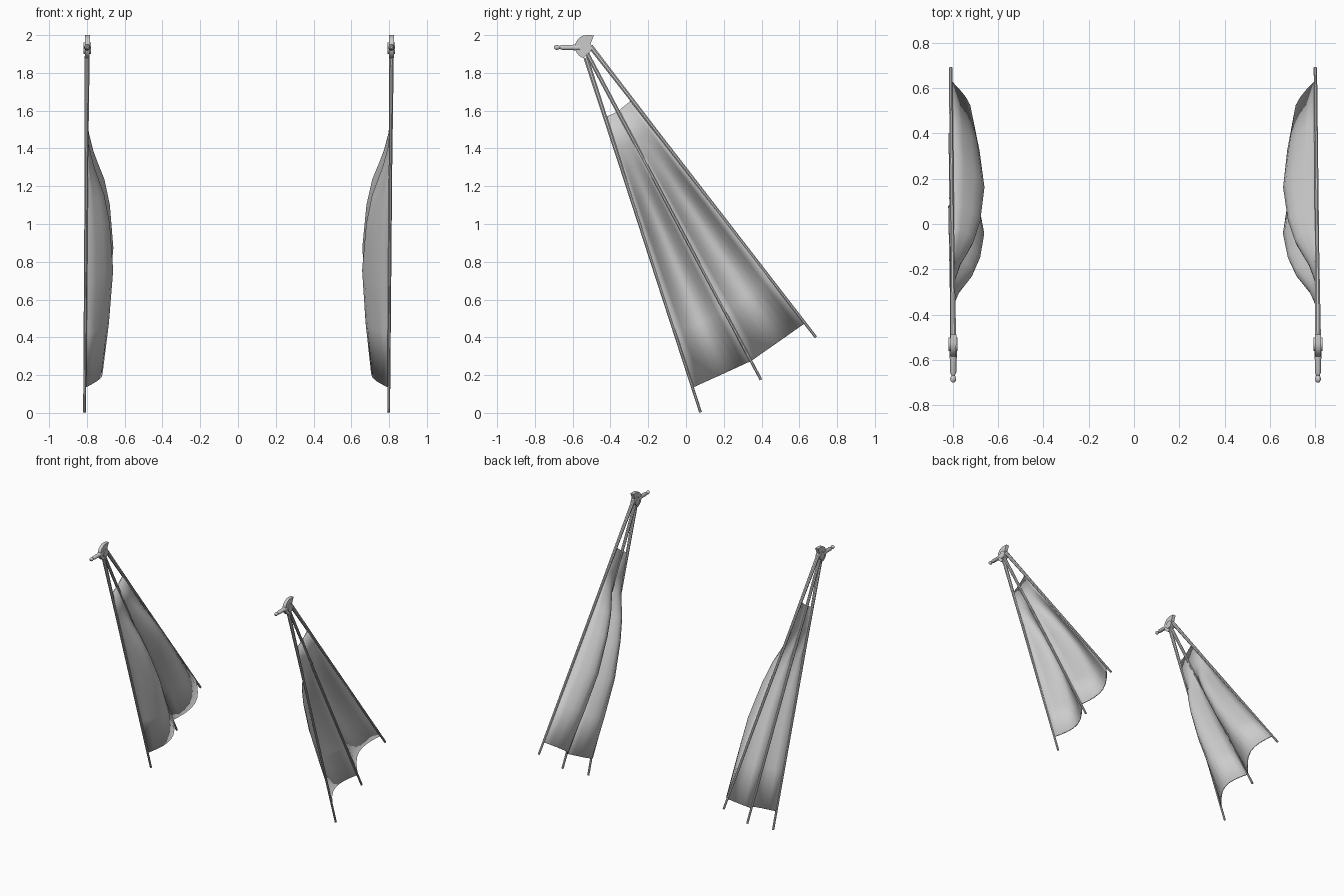
import bpy, bmesh, math
from mathutils import Vector

if "Cube" in bpy.data.objects:
    bpy.data.objects.remove(bpy.data.objects["Cube"])

BASE = 0.805   # distance of each wing plane from the centre


def plane_x(side, z):
    # both wing planes lean slightly the same way
    return side * BASE + 0.0075 * (z - 1)


def pt(side, y, z, dx=0.0):
    return Vector((plane_x(side, z) - side * dx, y, z))


def finish(bm, name, angle=35):
    bmesh.ops.recalc_face_normals(bm, faces=bm.faces)
    me = bpy.data.meshes.new(name)
    bm.to_mesh(me)
    bm.free()
    ob = bpy.data.objects.new(name, me)
    bpy.context.collection.objects.link(ob)
    bpy.ops.object.select_all(action='DESELECT')
    ob.select_set(True)
    bpy.context.view_layer.objects.active = ob
    bpy.ops.object.shade_smooth_by_angle(angle=math.radians(angle))
    return ob


def tube(name, stations, sides=8):
    # stations: list of (point, radius) along a straight line
    bm = bmesh.new()
    axis = (stations[-1][0] - stations[0][0]).normalized()
    u = axis.cross(Vector((1, 0, 0))).normalized()
    v = axis.cross(u)
    rings = []
    for p, r in stations:
        rings.append([bm.verts.new(p + r * (math.cos(a) * u + math.sin(a) * v))
                      for a in (2 * math.pi * (i + 0.5) / sides for i in range(sides))])
    for a, b in zip(rings, rings[1:]):
        for i in range(sides):
            j = (i + 1) % sides
            bm.faces.new((a[i], a[j], b[j], b[i]))
    bm.faces.new(rings[0])
    bm.faces.new(rings[-1])
    return finish(bm, name)


def plate(name, side, profile, half):
    # flat plate: y-z outline given thickness across x
    bm = bmesh.new()
    a = [bm.verts.new(pt(side, y, z, half)) for y, z in profile]
    b = [bm.verts.new(pt(side, y, z, -half)) for y, z in profile]
    n = len(profile)
    bm.faces.new(a)
    bm.faces.new(b)
    for i in range(n):
        j = (i + 1) % n
        bm.faces.new((a[i], a[j], b[j], b[i]))
    return finish(bm, name)


# depth of the billow along a panel: (fraction from top, depth)
BILLOW = [(0, 0), (0.12, 0.008), (0.2, 0.036), (0.31, 0.092), (0.42, 0.122),
          (0.6, 0.142), (0.8, 0.122), (1, 0.09)]


def membrane(name, side, top_a, top_b, low_a, low_b, segs=8):
    bm = bmesh.new()
    rows = []
    for t, depth in BILLOW:
        a = Vector(top_a).lerp(Vector(low_a), t)
        b = Vector(top_b).lerp(Vector(low_b), t)
        row = []
        for i in range(segs + 1):
            s = i / segs
            p = a.lerp(b, s)
            row.append(bm.verts.new(pt(side, p.x, p.y, depth * math.sin(math.pi * s))))
        rows.append(row)
    for r, q in zip(rows, rows[1:]):
        for i in range(segs):
            bm.faces.new((r[i], r[i + 1], q[i + 1], q[i]))
    ob = finish(bm, name, 60)
    mod = ob.modifiers.new("thickness", 'SOLIDIFY')
    mod.thickness = 0.008
    mod.offset = 0
    return ob


# rods: top point, tip, top radius
RODS = {"front": ((-0.53, 1.88), (0.077, 0.003), 0.014),
        "middle": ((-0.525, 1.905), (0.397, 0.175), 0.012),
        "back": ((-0.505, 1.94), (0.688, 0.40), 0.014)}
# cloth attachment points on each rod: upper, lower
CLOTH = {"front": ((-0.425, 1.565), (0.038, 0.135)),
         "middle": ((-0.36, 1.597), (0.345, 0.275)),
         "back": ((-0.295, 1.65), (0.63, 0.475))}

for side, label in ((-1, "left"), (1, "right")):
    # fanned ribs
    for key, (a, b, r) in RODS.items():
        A, B = pt(side, *a), pt(side, *b)
        tube(f"{label}_{key}_rib", [(A, r), (A.lerp(B, 0.3), 0.010), (B, 0.008)])

    # billowing cloth panels between neighbouring ribs
    for p, q in (("front", "middle"), ("middle", "back")):
        membrane(f"{label}_{p}_cloth", side, CLOTH[p][0], CLOTH[q][0],
                 CLOTH[p][1], CLOTH[q][1])

    # half-disc hub with a notched inner side
    arc = [(-0.525 + 0.062 * math.cos(math.radians(a)), 1.938 + 0.062 * math.sin(math.radians(a)))
           for a in range(90, 256, 15)]
    hub = [(-0.487, 1.999)] + arc + [(-0.522, 1.90), (-0.495, 1.93), (-0.505, 1.955)]
    plate(f"{label}_hub", side, hub, 0.013)

    # pivot pin through the hub
    c = pt(side, -0.53, 1.93)
    off = Vector((0.019, 0, 0))
    bm = bmesh.new()
    ret = bmesh.ops.create_cone(bm, cap_ends=True, segments=16, radius1=0.03,
                                radius2=0.03, depth=0.04)
    for v in ret["verts"]:
        v.co = c + Vector((v.co.z, v.co.y, v.co.x))
    finish(bm, f"{label}_pivot_pin")

    # handle with a knob at its end
    stations = [(-0.56, 0.017), (-0.59, 0.017), (-0.60, 0.014), (-0.655, 0.014),
                (-0.668, 0.008), (-0.675, 0.011), (-0.682, 0.014), (-0.692, 0.012), (-0.70, 0.005)]
    tube(f"{label}_handle", [(pt(side, y, 1.935), r) for y, r in stations], 12)
